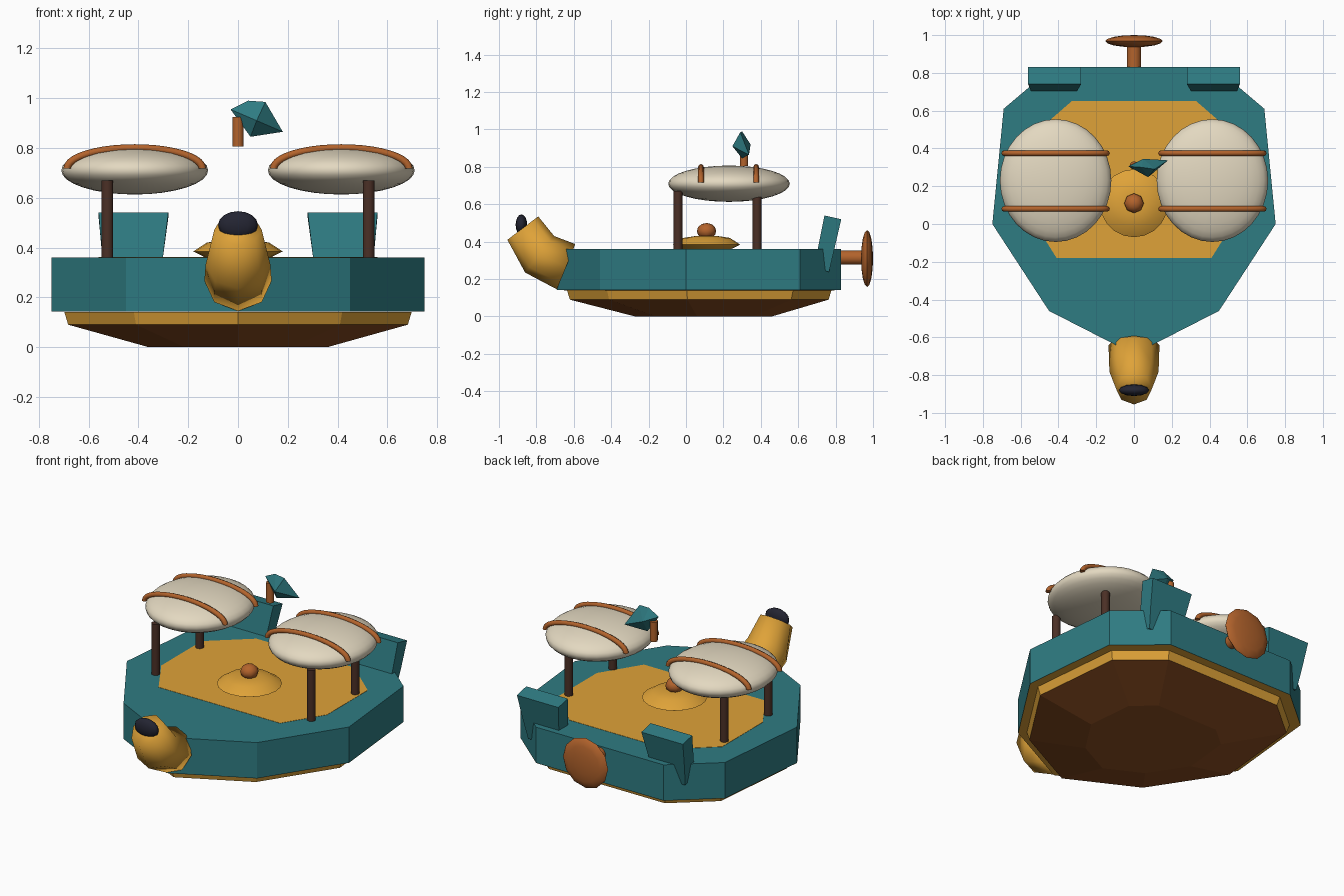
import bpy, bmesh, math
from mathutils import Vector

cube = bpy.data.objects.get("Cube")
if cube:
    bpy.data.objects.remove(cube)


def material(name, rgb):
    m = bpy.data.materials.new(name)
    m.use_nodes = True
    m.diffuse_color = (*rgb, 1)
    m.node_tree.nodes["Principled BSDF"].inputs["Base Color"].default_value = (*rgb, 1)
    return m


teal = material("teal", (.028, .2, .225))
ochre = material("ochre", (.74, .365, .04))
cream = material("cream", (.77, .69, .53))
copper = material("copper", (.45, .125, .025))
dark_wood = material("dark_wood", (.07, .029, .019))
keel_brown = material("keel_brown", (.27, .078, .016))
black = material("near_black", (.017, .018, .032))


def finish(bm, name, mat, smooth=None):
    bmesh.ops.recalc_face_normals(bm, faces=bm.faces)
    me = bpy.data.meshes.new(name)
    bm.to_mesh(me)
    bm.free()
    me.materials.append(mat)
    ob = bpy.data.objects.new(name, me)
    bpy.context.collection.objects.link(ob)
    if smooth:
        bpy.ops.object.select_all(action='DESELECT')
        ob.select_set(True)
        bpy.context.view_layer.objects.active = ob
        bpy.ops.object.shade_smooth_by_angle(angle=math.radians(smooth))
    return ob


def loft(name, rings, mat, smooth=None):
    """Skin a list of equal-length point rings and cap both ends."""
    bm = bmesh.new()
    vs = [[bm.verts.new(p) for p in r] for r in rings]
    n = len(vs[0])
    for a, b in zip(vs, vs[1:]):
        for i in range(n):
            j = (i + 1) % n
            bm.faces.new((a[i], a[j], b[j], b[i]))
    bm.faces.new(vs[0])
    bm.faces.new(vs[-1])
    return finish(bm, name, mat, smooth)


def circle(center, u, v, n):
    c, u, v = Vector(center), Vector(u), Vector(v)
    return [c + u * math.cos(2 * math.pi * i / n) + v * math.sin(2 * math.pi * i / n)
            for i in range(n)]


def rod(name, a, b, r, mat, n=12):
    a, b = Vector(a), Vector(b)
    u = (b - a).orthogonal().normalized() * r
    v = (b - a).normalized().cross(u)
    return loft(name, [circle(a, u, v, n), circle(b, u, v, n)], mat, 40)


def ellipsoid(name, center, radii, mat, seg=32, rings=16, along_y=False):
    bm = bmesh.new()
    bmesh.ops.create_uvsphere(bm, u_segments=seg, v_segments=rings, radius=1)
    for v in bm.verts:
        x, y, z = v.co
        if along_y:
            y, z = -z, y
        v.co = Vector((x * radii[0], y * radii[1], z * radii[2])) + Vector(center)
    return finish(bm, name, mat, 75)


def mirrored(half):
    return half + [(-x, y) for x, y in reversed(half) if x]


def scaled(outline, k, z, cy=.08):
    return [(x * k, cy + (y - cy) * k, z) for x, y in outline]


# Hull: upper wall, ochre trim with ledge, and tapered keel share one outline
hull = mirrored([(0, -.69), (.45, -.46), (.75, 0), (.69, .61), (.43, .83)])
loft("hull_wall", [scaled(hull, 1, .142), scaled(hull, 1, .36)], teal)
loft("hull_trim", [scaled(hull, .91, .09), scaled(hull, .93, .14), scaled(hull, 1, .141)], ochre)
loft("keel", [scaled(hull, .48, 0, .115), scaled(hull, .91, .09)], keel_brown)

# Deck plate
deck = mirrored([(.41, -.18), (.56, .06), (.56, .45), (.33, .65)])
loft("deck", [scaled(deck, 1, .355), scaled(deck, 1, .3615)], ochre)

# Lathed hatch with knob in the middle of the deck
hatch = [(.13, .36), (.18, .384), (.125, .42), (.06, .43)]
loft("hatch", [circle((0, .11, z), (r, 0, 0), (0, r, 0), 20) for r, z in hatch], ochre, 75)
ellipsoid("hatch_knob", (0, .11, .457), (.052, .052, .043), copper, 8, 6)

# Cushion canopies with straps and legs, and stern fins, on both sides
for side, s in (("left", 1), ("right", -1)):
    ellipsoid("canopy_" + side, (s * .415, .23, .71), (.295, .325, .097), cream)
    for end, leg_y, strap_y in (("front", -.043, .08), ("back", .38, .375)):
        rod(f"leg_{end}_{side}", (s * .525, leg_y, .35), (s * .525, leg_y, .67), .024, dark_wood)
        rings = []
        for i in range(21):
            t = math.pi * i / 20
            c = Vector((s * .415 + .272 * math.cos(t), strap_y, .717 + .083 * math.sin(t)))
            out = Vector((.083 * math.cos(t), 0, .272 * math.sin(t))).normalized()
            rings.append(circle(c, out * .015, (0, .015, 0), 8))
        loft(f"strap_{end}_{side}", rings, copper, 50)
    # Slanted fin that narrows downward
    rows = [(.54, .74, .52, .83, .28, .56), (.35, .702, .36, .793, .303, .545),
            (.25, .72, .238, .765, .318, .53)]
    loft("fin_" + side, [[(s * x0, y0, z0), (s * x1, y0, z0), (s * x1, y1, z1), (s * x0, y1, z1)]
                         for z0, y0, z1, y1, x0, x1 in rows], teal)

# Figurehead: bent tapering neck, smooth all over, with a dark tip
neck = [((-.592, .387), (-.69, .145), .135), ((-.705, .43), (-.86, .235), .13),
        ((-.79, .535), (-.955, .41), .095)]
rings = []
for top, bottom, width in neck:
    t, b = Vector((0, *top)), Vector((0, *bottom))
    rings.append(circle((t + b) / 2, (t - b) / 2, (width, 0, 0), 8))
loft("figurehead", rings, ochre, 180)
ellipsoid("figurehead_tip", (0, -.88, .49), (.08, .031, .056), black, 12, 8)

# Stern propeller
rod("propeller_shaft", (0, .8, .315), (0, .96, .315), .038, copper)
ellipsoid("propeller_disc", (0, .968, .31), (.152, .032, .152), copper, 12, 8, True)

# Faceted pennant on its short pole
rod("pennant_pole", (0, .31, .805), (0, .31, .925), .022, copper)
bm = bmesh.new()
for p in [(-.03, .305, .955), (.04, .3, .99), (.11, .29, .985), (.18, .337, .865),
          (.05, .3, .845), (.075, .248, .91), (.05, .345, .92), (0, .3, .92)]:
    bm.verts.new(p)
bmesh.ops.convex_hull(bm, input=bm.verts)
finish(bm, "pennant", teal)
